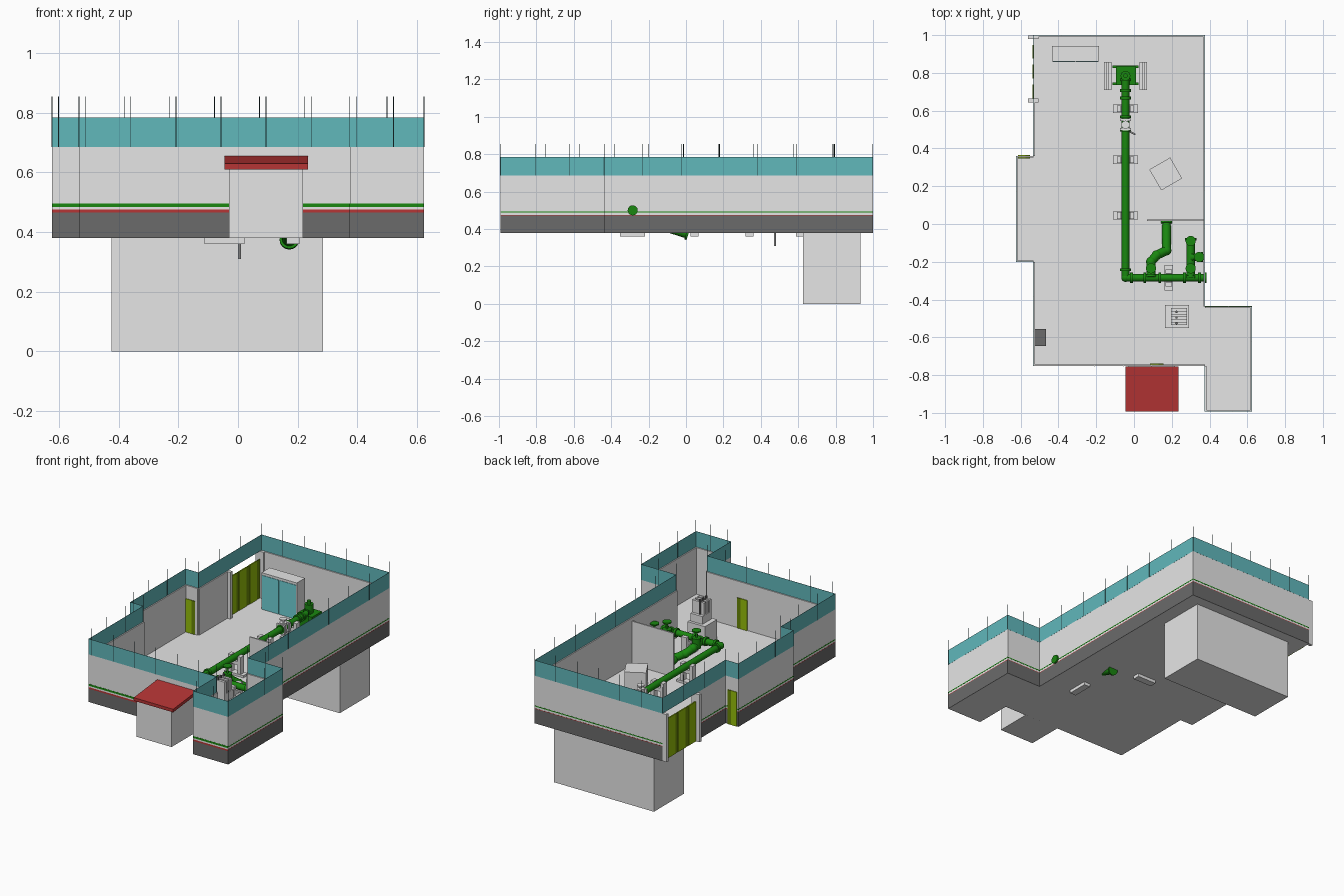
import bpy, bmesh
from math import radians, cos, sin
from mathutils import Vector, Matrix

cube = bpy.data.objects.get("Cube")
if cube:
    bpy.data.objects.remove(cube, do_unlink=True)


def material(name, r, g, b):
    m = bpy.data.materials.new(name)
    m.use_nodes = True
    m.diffuse_color = (r, g, b, 1)
    bsdf = next(n for n in m.node_tree.nodes if n.type == 'BSDF_PRINCIPLED')
    bsdf.inputs["Base Color"].default_value = (r, g, b, 1)
    return m


GREY = material("light grey", .79, .79, .79)
DARK = material("dark grey", .145, .145, .145)
WHITE = material("white", 1, 1, 1)
TEAL = material("teal", .12, .48, .5)
GLASS = material("bright glass teal", .16, .64, .68)
RED = material("red", .47, .035, .035)
GREEN = material("pipe green", .01, .245, .005)
DOOR = material("door lime", .3, .52, .003)
DOOR_DARK = material("dark lime", .14, .24, .002)
BLACK = material("post black", .02, .055, .06)


def finish(bm, name, mat, smooth=False):
    me = bpy.data.meshes.new(name)
    bm.to_mesh(me)
    bm.free()
    me.materials.append(mat)
    ob = bpy.data.objects.new(name, me)
    bpy.context.collection.objects.link(ob)
    if smooth:
        bpy.ops.object.select_all(action='DESELECT')
        ob.select_set(True)
        bpy.context.view_layer.objects.active = ob
        bpy.ops.object.shade_smooth_by_angle(angle=radians(40))
    return ob


def boxes(name, mat, *bounds):
    """One object from boxes given as (x0, x1, y0, y1, z0, z1)."""
    bm = bmesh.new()
    for x0, x1, y0, y1, z0, z1 in bounds:
        mid = Vector((x0 + x1, y0 + y1, z0 + z1)) / 2
        size = Matrix.Diagonal((x1 - x0, y1 - y0, z1 - z0, 1))
        bmesh.ops.create_cube(bm, size=1, matrix=Matrix.Translation(mid) @ size)
    return finish(bm, name, mat)


def rods(name, mat, segs, sides=16):
    """One object from cylinders given as (start, end, radius)."""
    bm = bmesh.new()
    for p, q, r in segs:
        p, q = Vector(p), Vector(q)
        turn = (q - p).to_track_quat('Z', 'Y').to_matrix().to_4x4()
        bmesh.ops.create_cone(bm, cap_ends=True, segments=sides, radius1=r, radius2=r,
                              depth=(q - p).length,
                              matrix=Matrix.Translation((p + q) / 2) @ turn)
    return finish(bm, name, mat, True)


def pipe(name, points, r):
    """Pipe run with rounded elbows and a flange at each end."""
    pts = [Vector(p) for p in points]
    segs = [(a, b, r) for a, b in zip(pts, pts[1:])]
    for a, b in ((pts[0], pts[1]), (pts[-1], pts[-2])):
        segs.append((a, a + (b - a).normalized() * .012, r * 1.35))
    rods(name, GREEN, segs)
    bm = bmesh.new()
    for p in pts[1:-1]:
        bmesh.ops.create_uvsphere(bm, u_segments=16, v_segments=10, radius=r * 1.1,
                                  matrix=Matrix.Translation(p))
    finish(bm, name + "_elbows", GREEN, True)


def prism(name, mat, outline, z0, z1):
    bm = bmesh.new()
    face = bm.faces.new([bm.verts.new((x, y, z0)) for x, y in outline])
    top = bmesh.ops.extrude_face_region(bm, geom=[face])["geom"]
    bmesh.ops.translate(bm, vec=(0, 0, z1 - z0),
                        verts=[v for v in top if isinstance(v, bmesh.types.BMVert)])
    bmesh.ops.recalc_face_normals(bm, faces=bm.faces)
    return finish(bm, name, mat)


# Floor plan, counter-clockwise
W, E, BACK, FLOOR, TOP = -.533, .375, .999, .38, .685
plan = [(W, -.752), (E, -.752), (E, -.992), (.624, -.992), (.624, -.436), (E, -.436),
        (E, BACK), (W, BACK), (W, .36), (-.624, .36), (-.624, -.2), (W, -.2)]
edges = [(Vector(a), Vector(b)) for a, b in zip(plan, plan[1:] + plan[:1])]
# The back part of the west wall is open for the wide door
solid = [(Vector((W, .65)), b) if a == Vector((W, BACK)) else (a, b) for a, b in edges]
front = [e for e in solid if e[1].x - e[0].x > .01 and abs(e[1].y - e[0].y) < .01]
others = [e for e in solid if e not in front]


def panels(name, mat, runs, z0, z1, inner, outer):
    """Upright panels along plan edges, from inner to outer offset."""
    bm = bmesh.new()
    for a, b in runs:
        d = (b - a).normalized()
        n = Vector((d.y, -d.x))
        a2, b2 = a - d * outer, b + d * outer
        ring = [a2 + n * outer, b2 + n * outer, b2 + n * inner, a2 + n * inner]
        low = [bm.verts.new((*p, z0)) for p in ring]
        high = [bm.verts.new((*p, z1)) for p in ring]
        bm.faces.new(low[::-1])
        bm.faces.new(high)
        for i in range(4):
            j = (i + 1) % 4
            bm.faces.new((low[i], low[j], high[j], high[i]))
    return finish(bm, name, mat)


prism("floor_slab", GREY, plan, FLOOR, FLOOR + .006)
panels("walls", GREY, solid, FLOOR, TOP, -.008, 0)
panels("upper_band", TEAL, edges, TOP, .785, -.001, .0005)
panels("front_base", DARK, front, FLOOR, .465, 0, .0008)
panels("side_base", DARK, others, FLOOR, .473, 0, .0008)
panels("red_stripe", RED, front, .465, .475, 0, .0008)
panels("thin_red_stripe", RED, others, .473, .476, 0, .0008)
panels("white_stripe", WHITE, front, .475, .484, 0, .0008)
panels("green_stripe", GREEN, front, .484, .496, 0, .0008)
panels("thin_green_stripe", GREEN, others, .488, .494, 0, .0008)

# Thin posts on top of the walls; the front rows start a little inside the corner
posts = []
for a, b in edges:
    along_x = abs(b.x - a.x) > abs(b.y - a.y)
    count = max(1, round((b - a).length / (.15 if along_x else .205)))
    shift = Vector((.022, 0)) if (a, b) in front else Vector((0, 0))
    for i in range(count):
        p = a.lerp(b, i / count) + shift
        posts.append(((*p, TOP), (*p, .855), .0015))
rods("wall_posts", BLACK, posts, 6)

# Lower block and front porch with sloping roof
boxes("lower_block", GREY, (-.425, .285, .625, .932, 0, FLOOR))
boxes("porch", GREY, (-.03, .218, -.985, -.752, FLOOR, .625))
roof = boxes("porch_roof", RED, (-.045, .235, -.993, -.754, .61, .63))
for v in roof.data.vertices:
    if v.co.y > -.8:
        v.co.z += .025

# Doors
boxes("wide_door_jambs", GREY, (-.562, -.505, .643, .665, FLOOR, TOP),
      (-.562, -.505, .98, BACK, FLOOR, TOP))
leaf = .105
for i in range(3):
    y = .665 + i * leaf
    boxes("wide_door_leaf", DOOR, (-.537, -.529, y, y + leaf * .7, FLOOR, .635))
    boxes("wide_door_fold", DOOR_DARK, (-.535, -.531, y + leaf * .7, y + leaf, FLOOR, .635))
boxes("side_door", DOOR, (-.615, -.575, .348, .364, FLOOR, .6))
boxes("side_door_edge", DOOR_DARK, (-.575, -.55, .348, .364, FLOOR, .6))
boxes("front_door", DOOR, (.085, .13, -.744, -.739, FLOOR, .58))
boxes("front_door_edge", DOOR_DARK, (.13, .155, -.744, -.739, FLOOR, .58))

# Partition, cabinets and plinths
boxes("partition", GREY, (.07, E, .016, .025, FLOOR, .665))
boxes("glazed_cabinet", GREY, (-.435, -.185, .86, .943, FLOOR, .62))
boxes("cabinet_glass", GLASS, (-.43, -.312, .857, .86, .387, .605),
      (-.308, -.19, .857, .86, .387, .605))
turned = [(.168 + .09 * cos(radians(75 + 90 * i)), .265 + .09 * sin(radians(75 + 90 * i)))
          for i in range(4)]
prism("turned_plinth", GREY, turned, FLOOR, .51)
boxes("machine_plinth", GREY, (.165, .29, -.55, -.428, FLOOR, .51))
boxes("machine_body", GREY, (.195, .28, -.535, -.445, .51, .56))
boxes("machine_plates", GREY, *[(.195, .28, y, y + .016, .56, .64)
                                for y in (-.535, -.507, -.479)])
rods("machine_studs", DARK, [((.225, y, .56), (.225, y, .655), .007)
                             for y in (-.525, -.495, -.465)], 8)
boxes("wall_unit", DARK, (W + .008, -.465, -.645, -.557, .5, .58))

# Main pipe run
X, Y, Z = -.045, -.285, .5
pipe("main_pipe", [(X, .77, Z), (X, Y, Z), (.385, Y, Z)], .02)
rods("pipe_flanges", GREEN,
     [((X, y, Z), (X, y + .014, Z), .028) for y in (-.25, .49, .56, .66, .7)] +
     [((x, Y, Z), (x + .014, Y, Z), .028) for x in (-.02, .05, .13, .26, .34)])
pipe("sloping_branch", [(.09, Y, Z), (.09, -.2, .48), (.12, -.165, .45), (.172, -.14, .42),
                        (.172, .012, .372)], .024)
pipe("short_branch", [(.3, Y, Z), (.3, -.075, Z)], .022)
pipe("wall_branch", [(.3, -.175, Z), (.366, -.175, Z)], .02)


def valve(x, y, mat, height=.075, r=.027):
    """Valve body with a stem and a handwheel."""
    rods("valve", mat, [((x, y, Z - .03), (x, y, Z + .035), r),
                        ((x, y, Z), (x, y, Z + height), .006),
                        ((x, y, Z + height), (x, y, Z + height + .008), r)])


for vx, vy in ((.09, -.235), (.3, -.235), (.3, -.09), (.345, -.175)):
    valve(vx, vy, GREEN)
valve(X, .525, GREY, .05, .022)
boxes("valve_collars", GREY, (X - .03, X + .03, .495, .508, .47, .53),
      (X - .03, X + .03, .545, .558, .47, .53))
rods("valve_lever", GREY, [((.005, .475, .31), (.005, .475, .47), .005),
                           ((X, .5, .47), (.005, .475, .47), .005)], 8)

# Pump with rails
boxes("pump_body", GREEN, (-.095, .01, .735, .835, .42, .5), (-.115, .025, .735, .75, .42, .46),
      (-.115, .025, .825, .84, .42, .46))
rods("pump_head", GREEN, [((X, .785, .48), (X, .785, .555), .026),
                          ((X, .785, .555), (X, .785, .575), .012)])
boxes("pump_rails", GREY, *[(x, x + .04, .71, .857, FLOOR, .42) for x in (-.16, .03)])
boxes("pump_rail_webs", GREY, *[(x, x + .012, .71, .857, .42, .44) for x in (-.146, .044)])

# Pipe supports, their feet reaching below the floor
for sy in (.045, .34, .61):
    boxes("pipe_support", GREY, (-.112, .022, sy - .022, sy + .022, .36, .4),
          (-.09, -.068, sy - .018, sy + .018, .4, .51), (-.022, 0, sy - .018, sy + .018, .4, .51),
          (-.09, 0, sy - .018, sy + .018, .455, .478))
boxes("cross_pipe_support", GREY, (.162, .206, -.352, -.218, .36, .4),
      (.166, .202, -.33, -.308, .4, .51), (.166, .202, -.262, -.24, .4, .51),
      (.166, .202, -.33, -.24, .455, .478))
